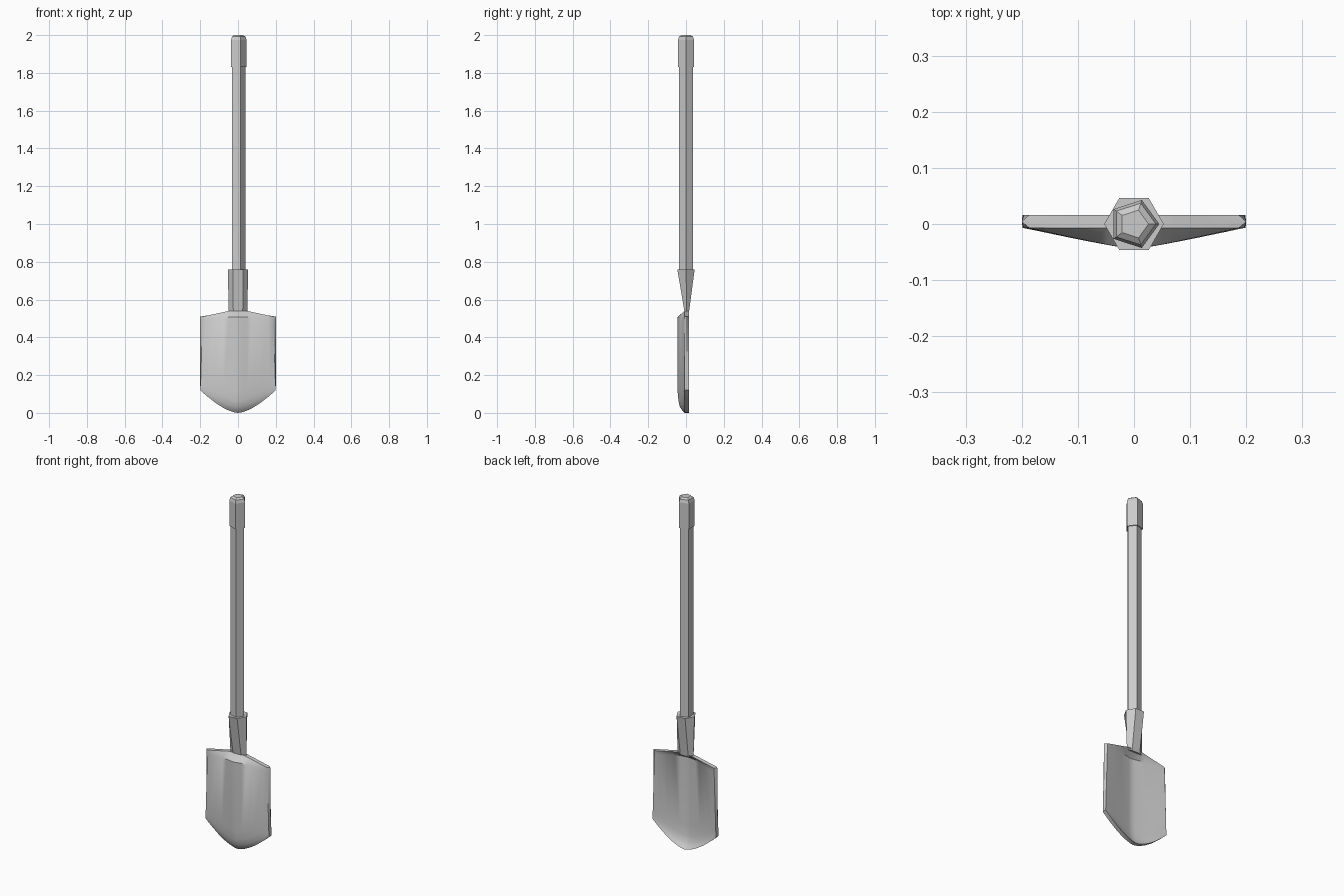
import bpy, bmesh, math

if "Cube" in bpy.data.objects:
    bpy.data.objects.remove(bpy.data.objects["Cube"])


def finish(name, bm, smooth=None):
    bmesh.ops.recalc_face_normals(bm, faces=bm.faces)
    mesh = bpy.data.meshes.new(name)
    bm.to_mesh(mesh)
    bm.free()
    ob = bpy.data.objects.new(name, mesh)
    bpy.context.collection.objects.link(ob)
    if smooth:
        bpy.ops.object.select_all(action='DESELECT')
        ob.select_set(True)
        bpy.context.view_layer.objects.active = ob
        bpy.ops.object.shade_smooth_by_angle(angle=math.radians(smooth))
    return ob


def loft(name, sides, rings):
    """Each ring is (x radius, y radius, y centre, z)."""
    bm = bmesh.new()
    loops = []
    for rx, ry, cy, z in rings:
        angles = [2 * math.pi * i / sides for i in range(sides)]
        loops.append([bm.verts.new((rx * math.cos(a), cy + ry * math.sin(a), z)) for a in angles])
    for a, b in zip(loops, loops[1:]):
        for i in range(sides):
            j = (i + 1) % sides
            bm.faces.new((a[i], a[j], b[j], b[i]))
    bm.faces.new(loops[0])
    bm.faces.new(loops[-1])
    return finish(name, bm)


# Five-sided shaft and its grip cap
loft("shaft", 5, [(0.039, 0.039, 0, 0.70), (0.039, 0.039, 0, 1.84)])
loft("grip_cap", 5, [(0.045, 0.045, 0, 1.83), (0.045, 0.045, 0, 1.975),
                     (0.039, 0.039, 0, 1.992), (0.026, 0.026, 0, 2.0)])

# Six-sided socket flattened towards the blade
loft("socket", 6, [(0.050, 0.013, 0.004, 0.53), (0.053, 0.053, 0, 0.76)])

# Scooped blade: front and back sheets joined by a rounded rim
US = [-1, -0.85, -0.6, -0.4, -0.25, -0.1, 0, 0.1, 0.25, 0.4, 0.6, 0.85, 1]
ROWS = [(0, 0), (0.025, 0.35), (0.06, 0.68), (0.12, 0.87), (0.22, 1), (0.94, 1), (1, 0)]


def blade_point(u, v, depth, half_top, y):
    a = abs(u)
    top = 0.54 - 0.03 * max(0, (a - 0.25) / 0.75)
    bottom = 0.12 * a ** 1.6
    half = 0.199 + (half_top - 0.199) * v
    bulge = 0.038 * depth * (1 - a ** 1.12)
    return (half * u, y - bulge, bottom + (top - bottom) * v)


bm = bmesh.new()


def sheet(half_top, y):
    grid = [[bm.verts.new(blade_point(u, v, d, half_top, y)) for u in US] for v, d in ROWS]
    for r, s in zip(grid, grid[1:]):
        for i in range(len(US) - 1):
            bm.faces.new((r[i], r[i + 1], s[i + 1], s[i]))
    return grid


def border(grid):
    return (grid[0] + [r[-1] for r in grid[1:-1]] + grid[-1][::-1]
            + [r[0] for r in grid[-2:0:-1]])


front = border(sheet(0.187, -0.007))
back = border(sheet(0.187, 0.016))
middle = [bm.verts.new((v.co.x * 0.2 / 0.187 if abs(v.co.x) > 0.18 and v.co.z > 0.13
                        else v.co.x, 0.004, v.co.z)) for v in front]
for v in middle:
    v.co.x = max(-0.2, min(0.2, v.co.x))
for a, b in ((front, middle), (middle, back)):
    for i in range(len(a)):
        j = (i + 1) % len(a)
        bm.faces.new((a[i], a[j], b[j], b[i]))
finish("blade", bm, 40)
